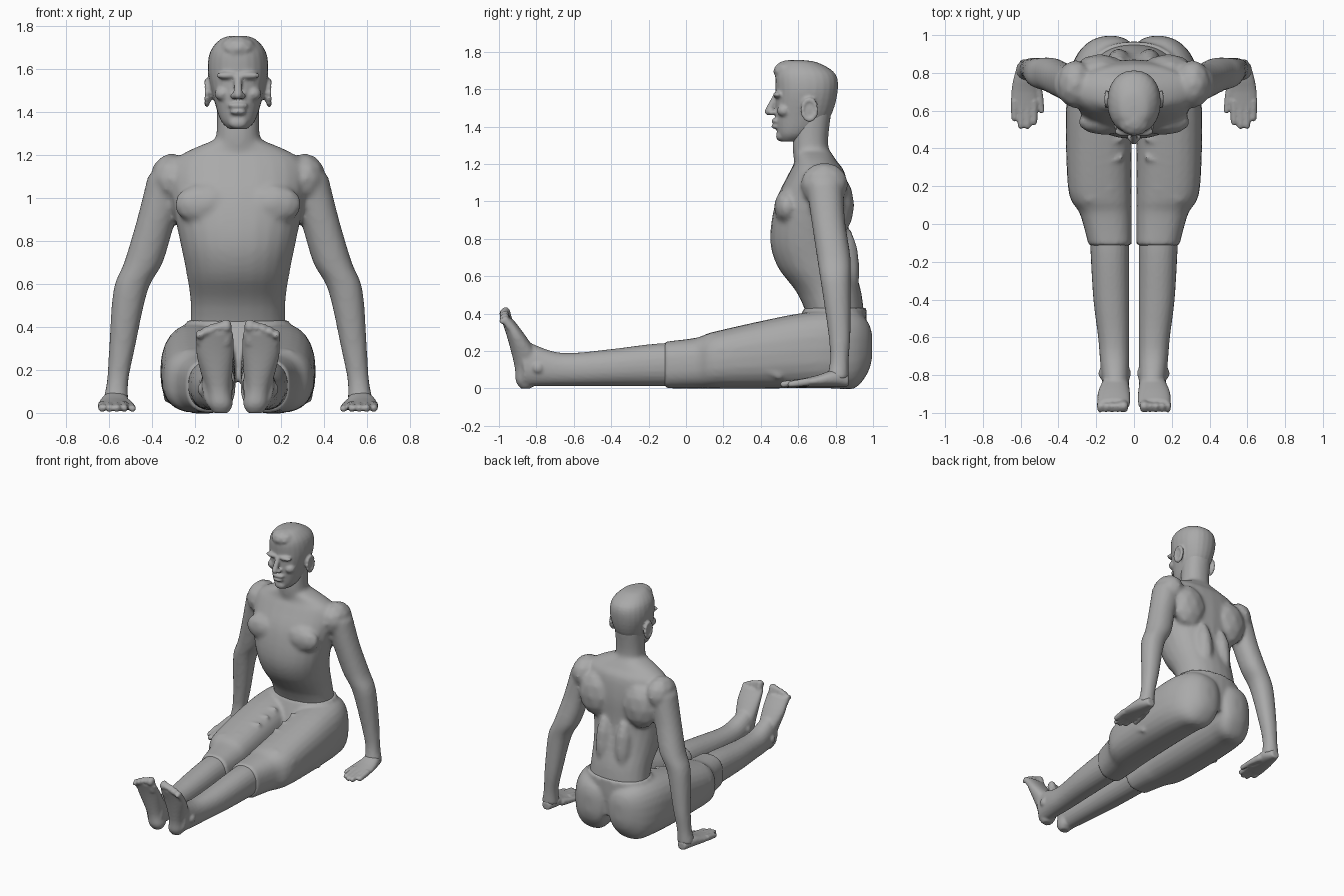
import bpy, bmesh, math
from mathutils import Vector, Matrix

cube = bpy.data.objects.get("Cube")
if cube:
    bpy.data.objects.remove(cube)

grey = (.4, .4, .4, 1)
clay = bpy.data.materials.new("grey_clay")
clay.use_nodes = True
clay.diffuse_color = grey
clay.node_tree.nodes["Principled BSDF"].inputs["Base Color"].default_value = grey
SIDES = (-1, 1)


def spline(rows, steps=4):
    """Smoothly interpolate the section rows."""
    rows = [Vector(row) for row in rows]
    padded = [rows[0]] + rows + [rows[-1]]
    result = []
    for before, start, end, after in zip(padded, padded[1:], padded[2:], padded[3:]):
        leaving, arriving = (end - before) / 2, (after - start) / 2
        for step in range(steps):
            t = step / steps
            ease = t * t * (3 - 2 * t)
            bend = leaving * (t * (1 - t) ** 2) - arriving * (t * t * (1 - t))
            result.append(start.lerp(end, ease) + bend)
    return result + [rows[-1]]


def signed_power(value, exponent):
    return math.copysign(abs(value) ** exponent, value)


def loft(bm, rows, along_y=False, power=2.2, side=1, segments=24):
    """Each row is (position, x min, x max, low, high) of a rounded section."""
    rings = []
    for position, x_min, x_max, low, high in spline(rows):
        ring = []
        for segment in range(segments):
            angle = math.tau * segment / segments
            across = signed_power(math.cos(angle), 2 / power)
            other = signed_power(math.sin(angle), 2 / power)
            x = side * (x_min + x_max + across * (x_max - x_min)) / 2
            depth = (low + high + other * (high - low)) / 2
            ring.append(bm.verts.new((x, position, depth) if along_y else (x, depth, position)))
        rings.append(ring)
    faces = [bm.faces.new(rings[0]), bm.faces.new(rings[-1])]
    for ring, following in zip(rings, rings[1:]):
        for k in range(segments):
            faces.append(bm.faces.new((ring[k - 1], ring[k], following[k], following[k - 1])))
    bmesh.ops.recalc_face_normals(bm, faces=faces)


def centred(rows):
    """Expand (height, half width, front, back) into full section rows."""
    return [(z, -half, half, front, back) for z, half, front, back in rows]


def ball(bm, centre, radii, side=1):
    x, y, z = centre
    placement = Matrix.Translation((x * side, y, z)) @ Matrix.Diagonal((*radii, 1))
    bmesh.ops.create_icosphere(bm, subdivisions=2, radius=1, matrix=placement)


def limb(bm, start, end, start_radius, end_radius, side=1):
    """Tapered rod with rounded ends."""
    ball(bm, start, [start_radius] * 3, side)
    ball(bm, end, [end_radius] * 3, side)
    mirror = Vector((side, 1, 1))
    start, end = Vector(start) * mirror, Vector(end) * mirror
    direction = end - start
    placement = Matrix.Translation((start + end) / 2) @ direction.to_track_quat("Z", "Y").to_matrix().to_4x4()
    bmesh.ops.create_cone(bm, cap_ends=True, segments=12, radius1=start_radius, radius2=end_radius,
                          depth=direction.length, matrix=placement)


def finish(name, bm, voxel, smoothing):
    """Fuse the overlapping shapes into one smooth skin."""
    mesh = bpy.data.meshes.new(name)
    bm.to_mesh(mesh)
    bm.free()
    mesh.materials.append(clay)
    part = bpy.data.objects.new(name, mesh)
    bpy.context.collection.objects.link(part)
    fuse = part.modifiers.new("fuse", "REMESH")
    fuse.mode = "VOXEL"
    fuse.voxel_size = voxel
    fuse.use_smooth_shade = True
    relax = part.modifiers.new("relax", "SMOOTH")
    relax.factor = .5
    relax.iterations = smoothing


# Torso, neck and arms
bm = bmesh.new()
loft(bm, centred([
    (.3, .23, .68, .96), (.5, .22, .6, .94), (.65, .24, .49, .9), (.8, .27, .45, .87),
    (1, .31, .48, .87), (1.15, .31, .55, .85), (1.21, .25, .58, .81), (1.27, .11, .58, .77)]))
loft(bm, centred([(1.2, .12, .58, .8), (1.3, .1, .57, .76), (1.5, .1, .58, .78)]))
for side in SIDES:
    chest, shoulder_blade, lower_back, shoulder = (.15, .54, .97), (.18, .81, .98), (.08, .84, .63), (.31, .74, 1.09)
    ball(bm, chest, radii=(.15, .07, .1), side=side)
    ball(bm, shoulder_blade, radii=(.14, .09, .17), side=side)
    ball(bm, lower_back, radii=(.07, .09, .25), side=side)
    ball(bm, shoulder, radii=(.1, .13, .12), side=side)
    arm = [(1.1, .32, .74, .1), (.9, .38, .76, .09), (.7, .44, .79, .09), (.57, .5, .8, .08),
           (.3, .54, .82, .06), (.15, .56, .82, .05), (.05, .57, .81, .06)]
    loft(bm, [(z, x - radius, x + radius, y - radius, y + radius) for z, x, y, radius in arm], side=side)
finish("torso_and_arms", bm, voxel=.014, smoothing=5)

# Hands pressed flat on the ground
bm = bmesh.new()
for side in SIDES:
    palm = [(.87, .54, .6, .07), (.8, .51, .63, .1), (.7, .51, .65, .07), (.61, .51, .65, .05)]
    loft(bm, [(y, inner, outer, .01, top) for y, inner, outer, top in palm], along_y=True, side=side)
    for finger, tip in enumerate((.54, .52, .52, .56)):
        x = .53 + finger * .034
        limb(bm, (x, .65, .035), (x, tip, .022), start_radius=.022, end_radius=.018, side=side)
    thumb_base, thumb_joint, thumb_tip = (.52, .75, .04), (.5, .68, .03), (.49, .6, .02)
    limb(bm, thumb_base, thumb_joint, start_radius=.027, end_radius=.02, side=side)
    limb(bm, thumb_joint, thumb_tip, start_radius=.02, end_radius=.016, side=side)
finish("hands", bm, voxel=.008, smoothing=2)

# Head with face, ears and swept hair
bm = bmesh.new()
loft(bm, centred([
    (1.32, .04, .51, .6), (1.36, .08, .49, .68), (1.45, .11, .48, .77), (1.58, .14, .48, .81),
    (1.68, .13, .48, .8), (1.74, .08, .52, .71), (1.755, .03, .56, .63)]))
quiff, chin, upper_lip, lower_lip = (0, .55, 1.695), (0, .505, 1.35), (0, .485, 1.43), (0, .485, 1.4)
ball(bm, quiff, radii=(.09, .085, .062))
ball(bm, chin, radii=(.045, .025, .03))
ball(bm, upper_lip, radii=(.05, .03, .017))
ball(bm, lower_lip, radii=(.04, .03, .014))
nose_bridge, nose_tip = (0, .48, 1.56), (0, .44, 1.48)
limb(bm, nose_bridge, nose_tip, start_radius=.017, end_radius=.021)
for side in SIDES:
    nostril, brow, cheek, ear = (.018, .46, 1.475), (.05, .49, 1.57), (.07, .525, 1.485), (.135, .66, 1.49)
    ball(bm, nostril, radii=(.02, .02, .016), side=side)
    ball(bm, brow, radii=(.055, .027, .018), side=side)
    ball(bm, cheek, radii=(.04, .04, .035), side=side)
    ball(bm, ear, radii=(.016, .035, .05), side=side)
    for i in range(12):
        angle = math.tau * i / 12
        rim = Vector(ear) + Vector((.01, .037 * math.cos(angle), .053 * math.sin(angle)))
        ball(bm, rim, radii=(.014, .013, .016), side=side)
finish("head", bm, voxel=.008, smoothing=4)

# Shorts with a seat, two thighs and cloth folds
bm = bmesh.new()
loft(bm, centred([(.15, .3, .55, .95), (.3, .29, .58, .965), (.43, .235, .63, .965)]))
for side in SIDES:
    thigh = [(.9, .3, .41), (.78, .345, .42), (.6, .36, .4), (.4, .36, .36), (.2, .35, .315),
             (.12, .33, .295), (.05, .285, .27), (-.115, .24, .25)]
    buttock = [(.995, .09, .16, .16, .29), (.97, .03, .23, .08, .36)]
    loft(bm, buttock + [(y, .012, outer, 0, top) for y, outer, top in thigh],
         along_y=True, power=2.5, side=side)
    knee, knee_edge, knee_side, hip_side = (.12, .19, .3), (.24, .13, .28), (.33, .19, .21), (.34, .5, .06)
    limb(bm, knee, knee_edge, start_radius=.012, end_radius=.018, side=side)
    limb(bm, knee_edge, knee_side, start_radius=.018, end_radius=.018, side=side)
    limb(bm, knee_side, hip_side, start_radius=.018, end_radius=.01, side=side)
    for fold in range(3):
        y, z = .35 + fold / 10, .33 + fold / 50
        limb(bm, (.06, y, z), (.19, y - .03, z), start_radius=.01, end_radius=.014, side=side)
finish("shorts", bm, voxel=.013, smoothing=4)

# Lower legs, feet and toes
bm = bmesh.new()
for side in SIDES:
    shin = [(.1, .24, .25), (-.15, .23, .24), (-.4, .215, .21), (-.6, .19, .19), (-.72, .18, .2), (-.87, .165, .26)]
    loft(bm, [(y, .025, outer, .012, top) for y, outer, top in shin], along_y=True, side=side)
    foot = [(0, .045, .115, -.885, -.83), (.04, .025, .14, -.91, -.79), (.12, .03, .155, -.917, -.76),
            (.27, .02, .193, -.955, -.85), (.37, .02, .19, -.988, -.925)]
    loft(bm, foot, side=side)
    for ankle in ((.16, -.79, .11), (.045, -.79, .13)):
        ball(bm, ankle, radii=(.03, .035, .035), side=side)
    for toe in range(5):
        x, top = .055 + toe * .031, .41 - toe * toe / 400
        radius = .018 if toe else .026
        limb(bm, (x, -.945, .33), (x, -.965, top), start_radius=radius, end_radius=radius, side=side)
        ball(bm, (x, -.976, top - .01), radii=(radius, .024, radius), side=side)
finish("legs_and_feet", bm, voxel=.009, smoothing=3)
